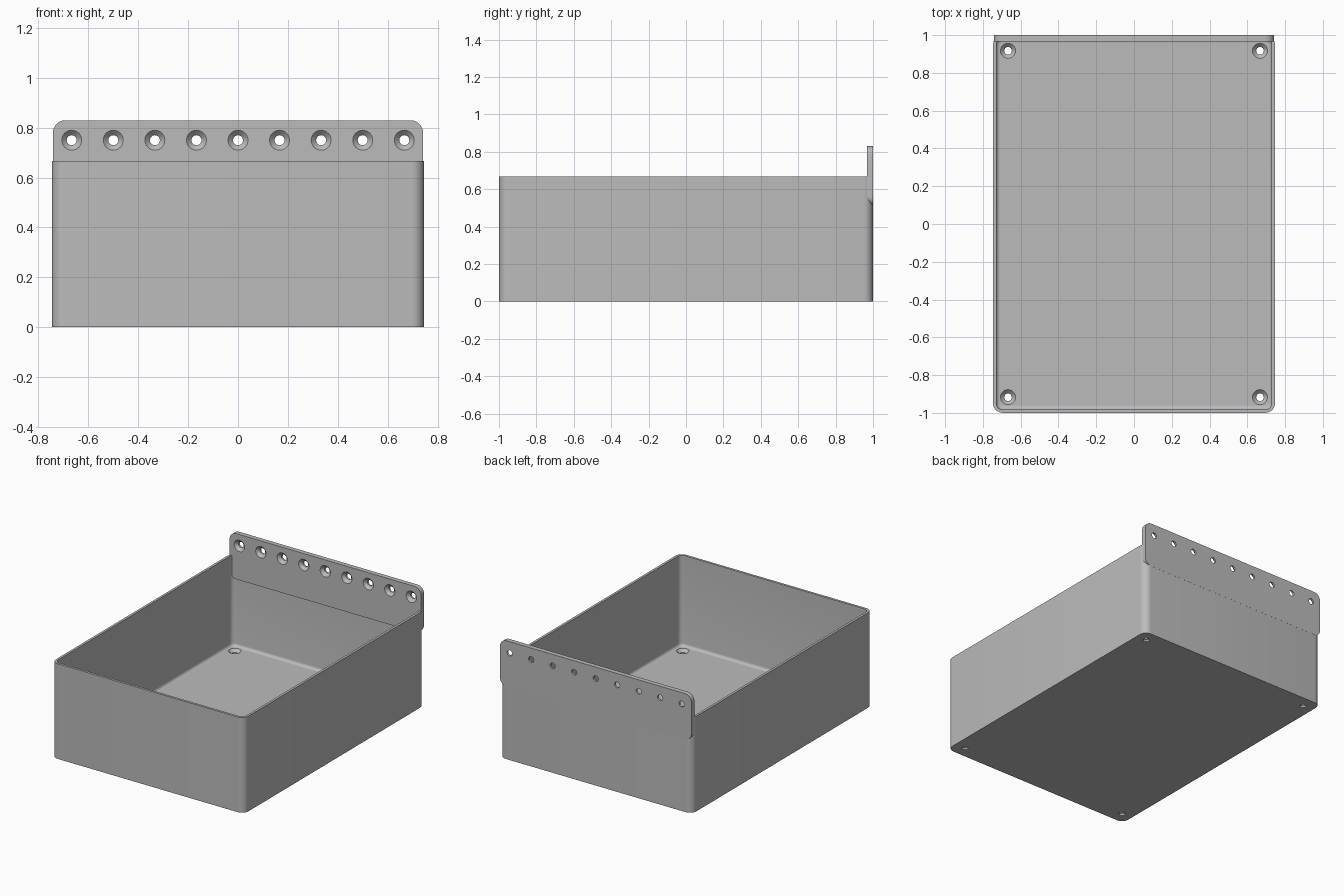
import bpy, bmesh, math
from mathutils import Matrix

if "Cube" in bpy.data.objects:
    bpy.data.objects.remove(bpy.data.objects["Cube"])

grey = bpy.data.materials.new("plain grey")
grey.use_nodes = True
COLOUR = (0.5, 0.5, 0.5, 1)
grey.diffuse_color = COLOUR
grey.node_tree.nodes["Principled BSDF"].inputs["Base Color"].default_value = COLOUR


def outline(half_w, half_h, radius, steps=8):
    """Rounded rectangle, counter-clockwise."""
    points = []
    for k, (sx, sy) in enumerate([(1, 1), (-1, 1), (-1, -1), (1, -1)]):
        for i in range(steps + 1):
            a = math.pi / 2 * (k + i / steps)
            points.append((sx * (half_w - radius) + radius * math.cos(a),
                           sy * (half_h - radius) + radius * math.sin(a)))
    return points


def loft(name, rings):
    """Join matching rings of 3D points and cap both ends."""
    bm = bmesh.new()
    loops = [[bm.verts.new(p) for p in ring] for ring in rings]
    for low, high in zip(loops, loops[1:]):
        for i in range(len(low)):
            j = (i + 1) % len(low)
            bm.faces.new((low[i], low[j], high[j], high[i]))
    bm.faces.new(loops[0][::-1])
    bm.faces.new(loops[-1])
    bmesh.ops.recalc_face_normals(bm, faces=bm.faces)
    mesh = bpy.data.meshes.new(name)
    bm.to_mesh(mesh)
    bm.free()
    obj = bpy.data.objects.new(name, mesh)
    bpy.context.collection.objects.link(obj)
    mesh.materials.append(grey)
    return obj


def cut_holes(obj, places, tilt):
    """Cut countersunk screw holes whose wide end faces local +z."""
    profile = [(0.02, -0.06), (0.02, -0.02), (0.04, 0), (0.04, 0.015)]
    circle = [(math.cos(t * math.pi / 16), math.sin(t * math.pi / 16)) for t in range(32)]
    for place in places:
        cutter = loft("hole_cutter", [[(r * c, r * s, z) for c, s in circle]
                                      for r, z in profile])
        cutter.data.transform(Matrix.Translation(place) @ Matrix.Rotation(tilt, 4, "X"))
        mod = obj.modifiers.new("hole", "BOOLEAN")
        mod.operation, mod.solver, mod.object = "DIFFERENCE", "EXACT", cutter
        bpy.context.view_layer.objects.active = obj
        bpy.ops.object.modifier_apply(modifier=mod.name)
        bpy.data.objects.remove(cutter)


def smooth(obj):
    bpy.ops.object.select_all(action="DESELECT")
    obj.select_set(True)
    bpy.context.view_layer.objects.active = obj
    bpy.ops.object.shade_smooth_by_angle(angle=math.radians(30))


# Open tray: outer wall, rim, inner wall, small fillet, floor
WALL, FLOOR, FILLET, TOP = 0.017, 0.033, 0.02, 0.667
section = [(0, 0), (0, TOP), (WALL, TOP)]
for i in range(6):
    a = math.pi / 2 * i / 5
    section.append((WALL + FILLET * (1 - math.cos(a)),
                    FLOOR + FILLET * (1 - math.sin(a))))
tray = loft("tray", [[(x, y, z) for x, y in outline(0.746 - d, 0.9995 - d, 0.05 - d)]
                     for d, z in section])
cut_holes(tray, [(sx * 0.667, sy * 0.917, FLOOR) for sx in (-1, 1) for sy in (-1, 1)], 0)
smooth(tray)

# Upright mounting plate along the back wall
LOW, HIGH = 0.51, 0.83
face = outline(0.742, (HIGH - LOW) / 2, 0.05)
plate = loft("mounting_plate", [[(x, y, z + (LOW + HIGH) / 2) for x, z in face]
                                for y in (0.967, 1.0)])
cut_holes(plate, [(i * 0.1667, 0.967, 0.75) for i in range(-4, 5)], math.pi / 2)
smooth(plate)
